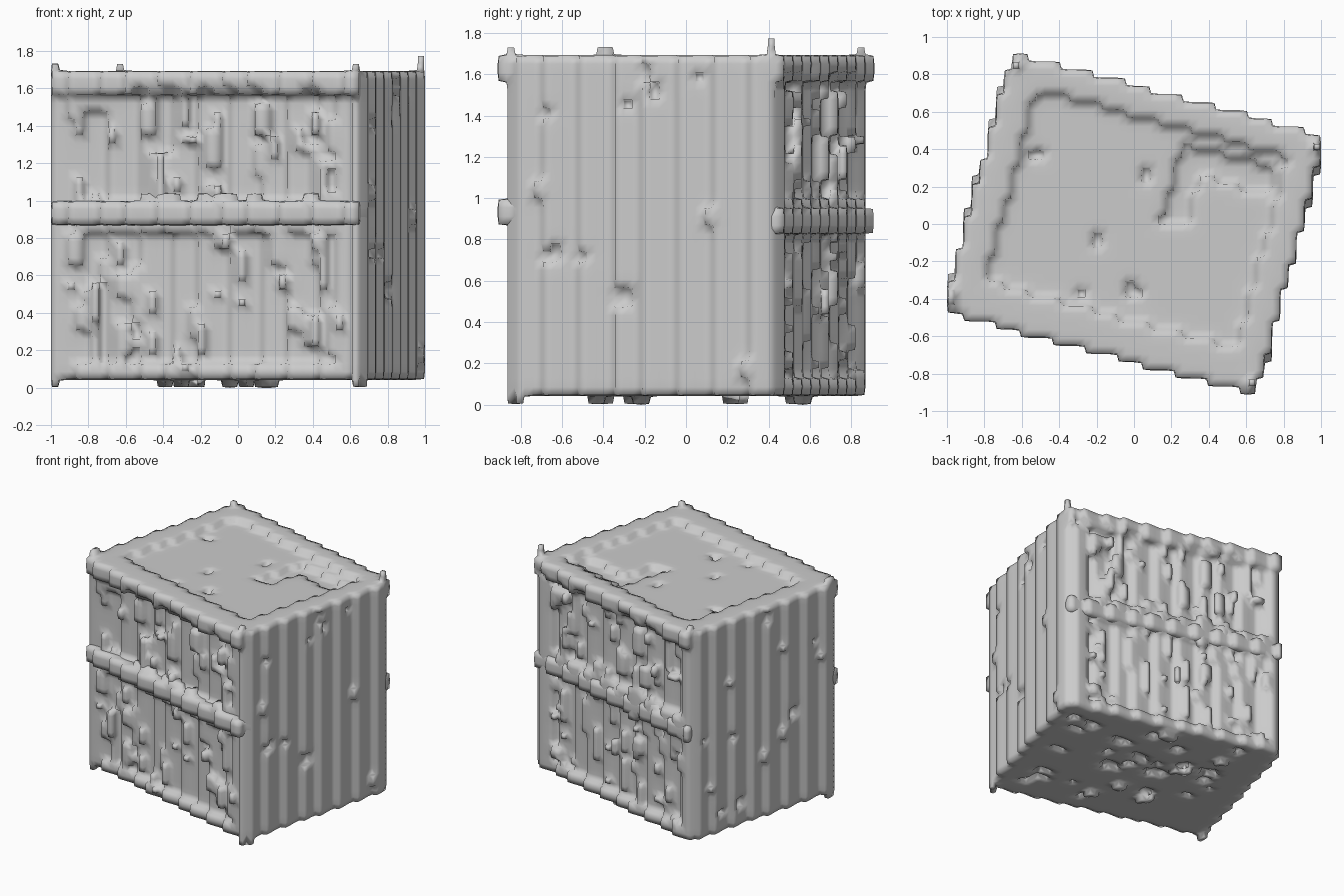
import bpy, bmesh, math, random
from mathutils import Vector

random.seed(4)
old = bpy.data.objects.get("Cube")
if old:
    bpy.data.objects.remove(old, do_unlink=True)

STEP = 2 / 46          # size of one stair step
BASE = 0.042           # height of the underside
TOP = BASE + 38 * STEP
U = 0.87               # half width of the turned crate
FACE = {-1: 0.665, 1: 0.69}     # distance of the front and back faces
RIM = {-1: 0.055, 1: 0.03}      # how far the top rim stands out
COS, SIN = math.cos(math.radians(15)), math.sin(math.radians(15))
rand = random.uniform

grey = bpy.data.materials.new("plain_grey")
grey.use_nodes = True
colour = (0.6, 0.6, 0.6, 1)
grey.diffuse_color = colour
grey.node_tree.nodes["Principled BSDF"].inputs["Base Color"].default_value = colour


def centre(cell):
    return Vector(((cell[0] + 0.5) * STEP, (cell[1] + 0.5) * STEP, BASE + (cell[2] + 0.5) * STEP))


def box(u0, u1, v0, v1, z0, z1):
    """Cells whose centre lies in a box turned with the crate."""
    corners = [(u * COS + v * SIN, v * COS - u * SIN) for u in (u0, u1) for v in (v0, v1)]
    spans = []
    for axis in (0, 1):
        vals = [c[axis] / STEP for c in corners]
        spans.append(range(math.floor(min(vals)) - 1, math.ceil(max(vals)) + 1))
    layers = [k for k in range(-2, 42) if z0 <= centre((0, 0, k)).z <= z1]
    cells = set()
    for i in spans[0]:
        for j in spans[1]:
            p = centre((i, j, 0))
            if u0 <= p.x * COS - p.y * SIN <= u1 and v0 <= p.x * SIN + p.y * COS <= v1:
                cells.update((i, j, k) for k in layers)
    return cells


def face_box(side, u0, u1, near, far, z0, z1):
    """Box measured from the front (side -1) or back (side 1) face."""
    v = FACE[side]
    return box(u0, u1, *sorted((side * (v + near), side * (v + far))), z0, z1)


def build(name, cells):
    """Skin the cells with quads, then soften the steps."""
    bm = bmesh.new()
    verts = {}
    for cell in cells:
        for axis in range(3):
            for sign in (-1, 1):
                beside = list(cell)
                beside[axis] += sign
                if tuple(beside) in cells:
                    continue
                a, b = (axis + 1) % 3, (axis + 2) % 3
                loop = []
                for da, db in ((0, 0), (1, 0), (1, 1), (0, 1)):
                    key = list(cell)
                    key[axis] += sign > 0
                    key[a] += da
                    key[b] += db
                    key = tuple(key)
                    if key not in verts:
                        verts[key] = bm.verts.new(centre(key) - Vector((STEP, STEP, STEP)) / 2)
                    loop.append(verts[key])
                bm.faces.new(loop if sign > 0 else loop[::-1])
    mesh = bpy.data.meshes.new(name)
    bm.to_mesh(mesh)
    bm.free()
    mesh.materials.append(grey)
    mesh.shade_smooth()
    ob = bpy.data.objects.new(name, mesh)
    bpy.context.collection.objects.link(ob)
    soften = ob.modifiers.new("soften", "SMOOTH")
    soften.factor = 0.5
    soften.iterations = 2


# Main block with a sunken tray in its top
body = box(-U, U, -FACE[-1], FACE[1], BASE, TOP)
body -= box(-0.69, 0.7, -0.5, 0.56, TOP - STEP, TOP)
body -= box(0.15, 0.66, 0.34, 0.48, TOP - 2 * STEP, TOP)
body -= box(0.14, 0.27, 0.06, 0.4, TOP - 2 * STEP, TOP)

# Small pits in the tray floor
for u, v in ((-0.6, 0.22), (0, 0.26), (-0.15, -0.14), (-0.17, -0.42), (0.09, -0.34)):
    body -= box(u - 0.03, u + 0.03, v - 0.03, v + 0.03, TOP - 2 * STEP, TOP)

# Slimmed front left corner below the rim
body -= face_box(-1, U - 0.03, U, -0.04, 0, 0.12, 1.57)

# Sunken panels with uneven lumps, front and back
for side in (-1, 1):
    for z0, z1 in ((0.12, 0.84), (0.98, 1.57)):
        body -= face_box(side, -0.75, 0.7, -0.045, 0.1, z0, z1)
    for n in range(100):
        u, z = rand(-0.8, 0.74), rand(0.06, 1.5)
        w, h = rand(0.03, 0.08), rand(0.04, 0.2)
        body |= face_box(side, u, u + w, -0.1, rand(-0.025, 0.02), z, min(z + h, 1.57))

# Nicks and lumps along the stepped side walls
for side in (-1, 1):
    for n in range(22):
        v, z = rand(-0.6, 0.62), rand(0.1, 1.6)
        spot = sorted((side * (U - 0.03), side * (U + 0.012)))
        nick = box(*spot, v - 0.03, v + 0.03, z, z + 0.06)
        body = body - nick if n % 2 else body | nick

# Underside with shallow pits and a few knobs
for n in range(36):
    u, v = rand(-0.8, 0.7), rand(-0.6, 0.55)
    patch = (u, u + rand(0.05, 0.14), v, v + rand(0.05, 0.1))
    if n % 6:
        body -= box(*patch, BASE, BASE + STEP)
    else:
        body |= box(*patch, BASE - STEP, BASE)

# Raised corner tips, top and bottom
for u, side, rise in ((U, 1, 2), (U, -1, 1), (-U, -1, 1), (-U, 1, 1)):
    u0, u1 = sorted((u, u * 0.94))
    body |= face_box(side, u0, u1, -0.06, 0, TOP, TOP + rise * STEP)
    if side < 0:
        body |= face_box(side, u0, u1, -0.08, 0, BASE - STEP, BASE)

# Rails across the front and back, the top ones fused into the rim
for side, word, level, out in ((-1, "front", 0.85, 0.055), (1, "back", 0.81, 0.015)):
    left, right = (-0.84, U) if side < 0 else (-U, 0.84)
    body |= face_box(side, left, right, -0.07, RIM[side], 1.57, TOP)
    middle = face_box(side, left, right, -0.07, out, level, level + 0.13)
    for n in range(9):
        u = rand(left, right - 0.1)
        body -= face_box(side, u, u + 0.08, RIM[side] - 0.04, 0.1, 1.57, 1.61)
        middle |= face_box(side, u, u + 0.08, -0.05, out - 0.03, level, level + 0.18)
    build(f"{word}_middle_rail", middle)
build("crate_body", body)
